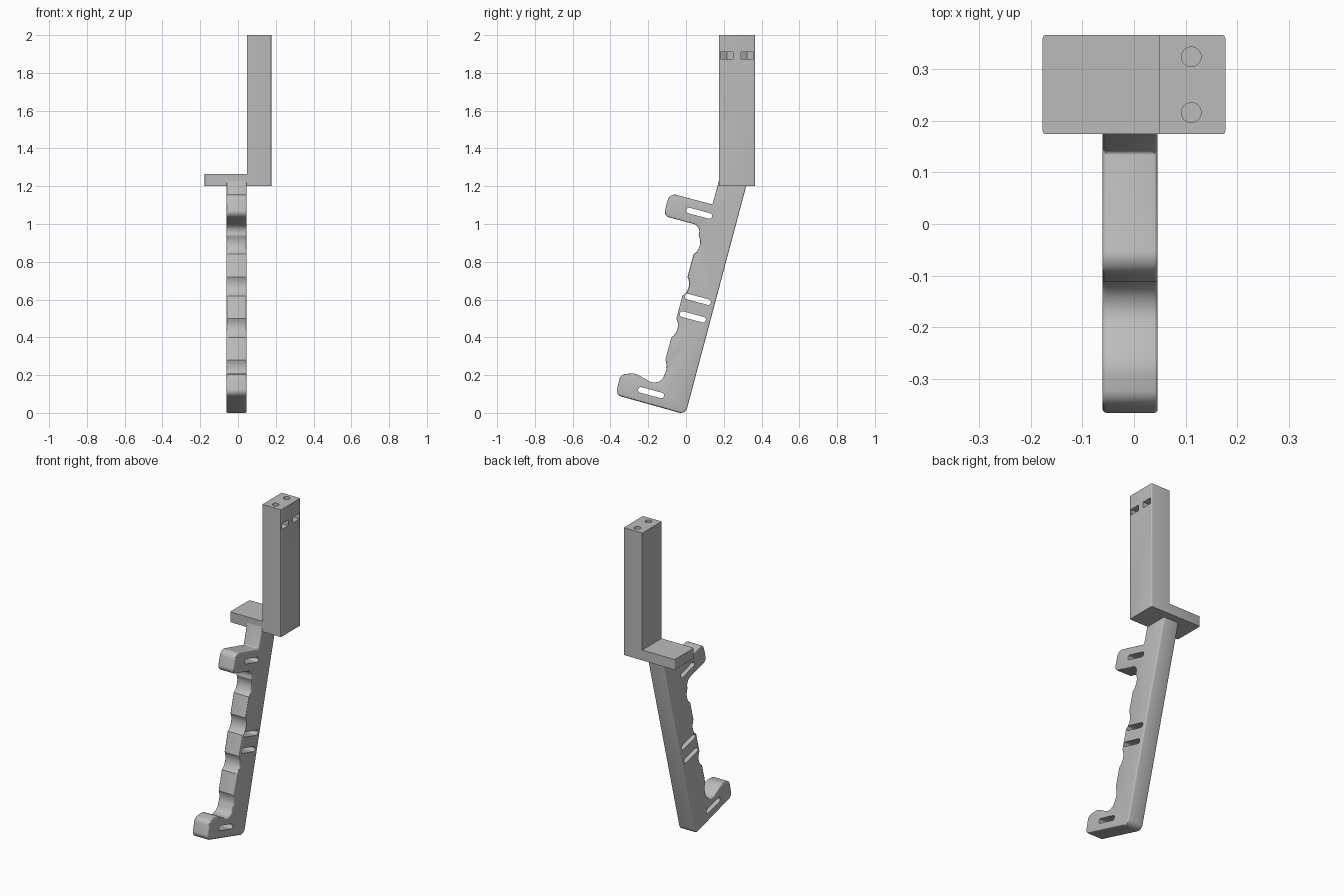
import bpy, bmesh, math
from mathutils import Vector, Matrix

cube = bpy.data.objects.get("Cube")
if cube:
    bpy.data.objects.remove(cube, do_unlink=True)

grey = bpy.data.materials.new("plain_grey")
grey.use_nodes = True
grey.diffuse_color = (0.5, 0.5, 0.5, 1)
grey.node_tree.nodes["Principled BSDF"].inputs["Base Color"].default_value = (0.5, 0.5, 0.5, 1)


def prism(name, points, offset):
    """Extrude a closed loop of 3D points along the offset."""
    bm = bmesh.new()
    face = bm.faces.new([bm.verts.new(p) for p in points])
    ext = bmesh.ops.extrude_face_region(bm, geom=[face])["geom"]
    verts = [v for v in ext if isinstance(v, bmesh.types.BMVert)]
    bmesh.ops.translate(bm, verts=verts, vec=offset)
    bmesh.ops.recalc_face_normals(bm, faces=bm.faces)
    mesh = bpy.data.meshes.new(name)
    bm.to_mesh(mesh)
    bm.free()
    mesh.materials.append(grey)
    obj = bpy.data.objects.new(name, mesh)
    bpy.context.collection.objects.link(obj)
    return obj


def apply(obj, mod):
    with bpy.context.temp_override(object=obj, active_object=obj, selected_objects=[obj]):
        bpy.ops.object.modifier_apply(modifier=mod.name)


def cut(obj, cutter):
    mod = obj.modifiers.new("cut", "BOOLEAN")
    mod.operation, mod.solver, mod.object = "DIFFERENCE", "EXACT", cutter
    apply(obj, mod)
    bpy.data.objects.remove(cutter, do_unlink=True)


def fillet(a, b, c, r, n=8):
    """Round the corner b between a and c."""
    u, w = (a - b).normalized(), (c - b).normalized()
    half = u.angle(w) / 2
    centre = b + (u + w).normalized() * (r / math.sin(half))
    t = r / math.tan(half)
    p, q = b + u * t - centre, b + w * t - centre
    return [centre + (p * (1 - i / n) + q * (i / n)).normalized() * r for i in range(n + 1)]


def groove(a, b, depth, n=8):
    """Shallow finger groove from a down to b, hollowed towards +y."""
    chord = b - a
    inward = Vector((-chord.y, chord.x)).normalized()
    half = chord.length / 2
    r = (half ** 2 + depth ** 2) / (2 * depth)
    centre = (a + b) / 2 + inward * (depth - r)
    span = math.asin(half / r)
    down = chord.normalized()
    return [centre + r * (inward * math.cos(t) + down * math.sin(t))
            for t in (span * (2 * i / n - 1) for i in range(n + 1))]


# Grip profile in y, z: upper hook, finger grooves, lower hook, straight back
def grip_front(z):
    return Vector((0.04 + 0.267 * (z - 0.84), z))


corners = [(0.329, 1.24, 0), (0.177, 1.24, 0), (0.14, 1.103, 0), (-0.087, 1.164, 0.038),
           (-0.119, 1.043, 0.03), (0.078, 0.99, 0.04), "grooves", (-0.14, 0.135, 0.055),
           (-0.27, 0.211, 0.08), (-0.347, 0.203, 0.035), (-0.372, 0.095, 0.032),
           (-0.003, -0.008, 0.035)]
grooves = []
for top, bottom, depth in ((0.94, 0.84, 0.02), (0.72, 0.62, 0.02), (0.5, 0.4, 0.02)):
    grooves += groove(grip_front(top), grip_front(bottom), depth)
grooves += groove(grip_front(0.28), Vector((-0.113, 0.205)), 0.009)

profile = []
for i, corner in enumerate(corners):
    if corner == "grooves":
        profile += grooves
        continue
    before, after = corners[i - 1], corners[(i + 1) % len(corners)]
    a = grooves[-1] if before == "grooves" else Vector(before[:2])
    c = grooves[0] if after == "grooves" else Vector(after[:2])
    b = Vector(corner[:2])
    profile += fillet(a, b, c, corner[2]) if corner[2] else [b]

grip = prism("grip", [(-0.061, p.x, p.y) for p in profile], (0.107, 0, 0))
mod = grip.modifiers.new("soft_edges", "BEVEL")
mod.width, mod.segments = 0.007, 3
mod.limit_method, mod.angle_limit = "ANGLE", math.radians(75)
mod.use_clamp_overlap = False
apply(grip, mod)

# Tilted strap slots through the grip
tilt = Matrix.Rotation(math.radians(-15), 2)
for y, z in ((0.07, 1.057), (0.063, 0.601), (0.036, 0.508), (-0.185, 0.107)):
    loop = []
    for side in (1, -1):
        for k in range(9):
            t = math.radians(-90 + 22.5 * k)
            p = Vector((0.056 + 0.015 * math.cos(t), 0.015 * math.sin(t))) * side
            loop.append(tilt @ p + Vector((y, z)))
    cut(grip, prism("slot_cutter", [(-0.2, p.x, p.y) for p in loop], (0.4, 0, 0)))

# Bracket: flat shelf with a tall column on one side
outline = [(-0.177, 1.2), (0.177, 1.2), (0.177, 2), (0.048, 2), (0.048, 1.265), (-0.177, 1.265)]
bracket = prism("bracket", [(x, 0.174, z) for x, z in outline], (0, 0.192, 0))
bm = bmesh.new()
bm.from_mesh(bracket.data)
outer = [e for e in bm.edges if all(abs(v.co.x) > 0.17 for v in e.verts)
         and abs(e.verts[0].co.z - e.verts[1].co.z) > 0.01]
bmesh.ops.bevel(bm, geom=outer, offset=0.006, segments=3, profile=0.5, affect="EDGES")
bm.to_mesh(bracket.data)
bm.free()

# Screw holes from the top, with pointed nut pockets from the side
for y in (0.216, 0.324):
    ring = [(0.111 + 0.019 * math.cos(t), y + 0.019 * math.sin(t), 1.78)
            for t in (math.tau * k / 24 for k in range(24))]
    cut(bracket, prism("hole_cutter", ring, (0, 0, 0.4)))
    pocket = [(0.3, y - 0.033), (0.3, y + 0.033), (0.092, y + 0.033),
              (0.073, y), (0.092, y - 0.033)]
    cut(bracket, prism("pocket_cutter", [(x, py, 1.873) for x, py in pocket], (0, 0, 0.037)))

bpy.ops.object.select_all(action="DESELECT")
for obj in (grip, bracket):
    obj.select_set(True)
bpy.context.view_layer.objects.active = grip
bpy.ops.object.shade_smooth_by_angle(angle=math.radians(30))
